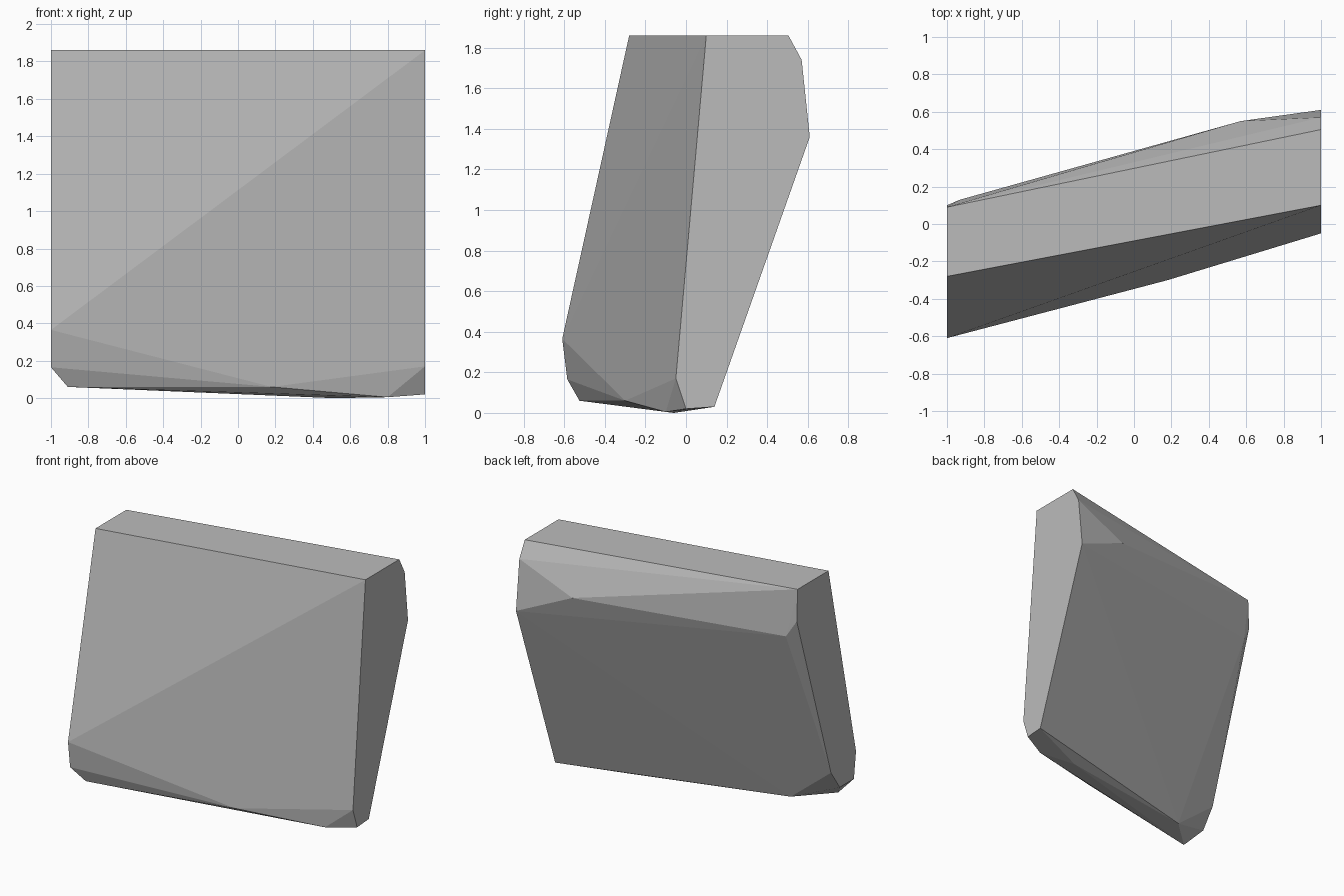
import bpy
import bmesh

cube = bpy.data.objects.get("Cube")
if cube:
    bpy.data.objects.remove(cube, do_unlink=True)

# Plain stone colour
stone = bpy.data.materials.new("grey stone")
stone.use_nodes = True
color = (0.5, 0.5, 0.5, 1.0)
stone.diffuse_color = color
stone.node_tree.nodes["Principled BSDF"].inputs["Base Color"].default_value = color

# Outline of each flat end, as (y, z)
right_end = [(-0.28, 1.86), (0.09, 1.86), (0.1, 1.62), (-0.31, 0.315),
             (-0.415, 0.165), (-0.585, 0.165), (-0.61, 0.365)]
left_end = [(0.1, 1.86), (0.505, 1.86), (0.57, 1.74), (0.61, 1.36),
            (0.14, 0.03), (0.0, 0.02), (-0.05, 0.17)]

# Chipped corners between the ends
back_chips = [(0.57, 0.55, 1.55), (-0.93, 0.13, 1.5)]
base_chips = [(-0.91, -0.525, 0.06), (0.18, -0.3, 0.06), (0.8, -0.1, 0.005),
              (-0.67, -0.3, 0.05), (0.51, -0.06, 0.0)]

# Stone slab: one faceted convex block wrapped around the corners
bm = bmesh.new()
corners = [(-1, y, z) for y, z in right_end] + [(1, y, z) for y, z in left_end]
for co in corners + back_chips + base_chips:
    bm.verts.new(co)
hull = bmesh.ops.convex_hull(bm, input=bm.verts)
loose = {g for g in hull["geom_interior"] + hull["geom_unused"]
         if isinstance(g, bmesh.types.BMVert)}
bmesh.ops.delete(bm, geom=list(loose), context="VERTS")
bmesh.ops.dissolve_limit(bm, angle_limit=0.002, verts=bm.verts, edges=bm.edges)
bmesh.ops.recalc_face_normals(bm, faces=bm.faces)

mesh = bpy.data.meshes.new("stone_slab")
bm.to_mesh(mesh)
bm.free()
mesh.materials.append(stone)
slab = bpy.data.objects.new("stone_slab", mesh)
bpy.context.collection.objects.link(slab)
